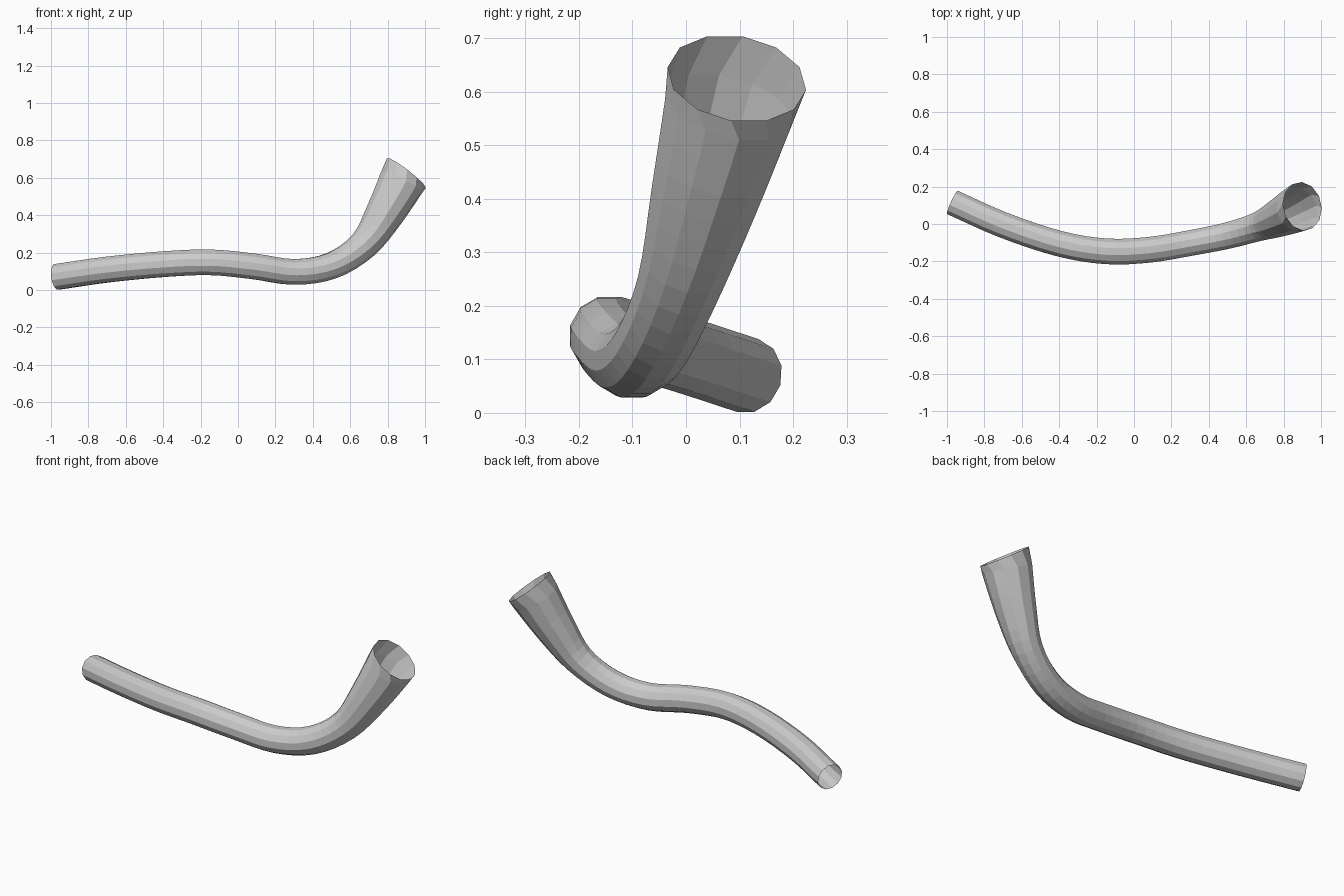
import bpy, bmesh, math
from mathutils import Vector

if "Cube" in bpy.data.objects:
    bpy.data.objects.remove(bpy.data.objects["Cube"])

SIDES, STEPS = 12, 4

# Centre line: x, y, z, radius
PATH = [
    (-0.970, 0.115, 0.070, 0.071),
    (-0.700, -0.005, 0.109, 0.071),
    (-0.400, -0.105, 0.138, 0.071),
    (-0.150, -0.146, 0.148, 0.071),
    (0.080, -0.138, 0.127, 0.071),
    (0.300, -0.102, 0.097, 0.071),
    (0.500, -0.062, 0.130, 0.073),
    (0.670, -0.012, 0.240, 0.080),
    (0.785, 0.037, 0.410, 0.104),
    (0.900, 0.095, 0.625, 0.131),
]


def spline(points):
    """Smooth curve through the points, in position and radius."""
    p = [Vector(q) for q in points]
    p = [2 * p[0] - p[1]] + p + [2 * p[-1] - p[-2]]
    out = []
    for i in range(1, len(p) - 2):
        a, b, c, d = p[i - 1:i + 3]
        for s in range(STEPS):
            t = s / STEPS
            out.append(0.5 * (2 * b + (c - a) * t + (2 * a - 5 * b + 4 * c - d) * t * t
                              + (3 * b - a - 3 * c + d) * t ** 3))
    return out + [p[-2]]


# Open, flared pipe: rings swept along the centre line with an upright frame
bm = bmesh.new()
line = spline(PATH)
rings = []
for i, q in enumerate(line):
    tangent = (line[min(i + 1, len(line) - 1)].xyz - line[max(i - 1, 0)].xyz).normalized()
    if i == len(line) - 1:
        tangent = Vector((0.155, 0.036, 0.20)).normalized()   # mouth plane
    side = Vector((0, 0, 1)).cross(tangent).normalized()
    up = tangent.cross(side)
    ring = []
    for k in range(SIDES):
        a = 2 * math.pi * (k + 0.5) / SIDES
        ring.append(bm.verts.new(q.xyz + q.w * (math.cos(a) * side + math.sin(a) * up)))
    rings.append(ring)
for r0, r1 in zip(rings, rings[1:]):
    for k in range(SIDES):
        n = (k + 1) % SIDES
        bm.faces.new((r0[k], r0[n], r1[n], r1[k]))

bmesh.ops.recalc_face_normals(bm, faces=bm.faces)
mesh = bpy.data.meshes.new("flared_pipe")
bm.to_mesh(mesh)
bm.free()
pipe = bpy.data.objects.new("flared_pipe", mesh)
bpy.context.collection.objects.link(pipe)

grey = bpy.data.materials.new("light_grey")
grey.diffuse_color = (0.6, 0.6, 0.6, 1)
grey.use_nodes = True
grey.node_tree.nodes["Principled BSDF"].inputs["Base Color"].default_value = grey.diffuse_color
mesh.materials.append(grey)
